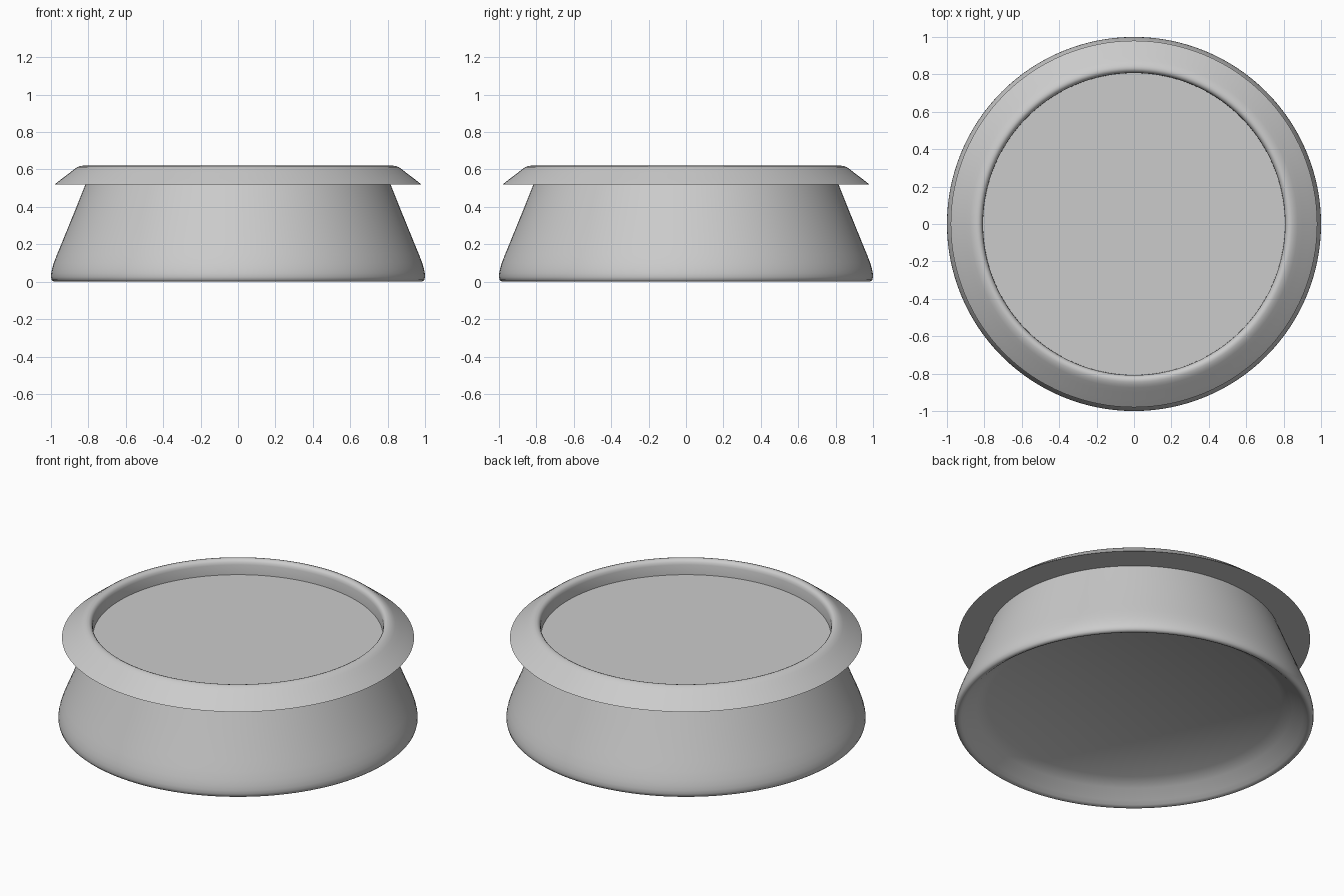
import bpy
import bmesh
import math

cube = bpy.data.objects.get("Cube")
if cube:
    bpy.data.objects.remove(cube, do_unlink=True)

# Single plain grey
grey = bpy.data.materials.new("light_grey")
grey.use_nodes = True
colour = (0.6, 0.6, 0.6, 1)
grey.diffuse_color = colour
grey.node_tree.nodes["Principled BSDF"].inputs["Base Color"].default_value = colour

SEGMENTS = 128


def lathe(name, profile):
    """Turn a (radius, height) profile around z into a closed solid."""
    bm = bmesh.new()
    verts = [bm.verts.new((r, 0, z)) for r, z in profile]
    edges = [bm.edges.new(pair) for pair in zip(verts, verts[1:])]
    bmesh.ops.spin(bm, geom=verts + edges, cent=(0, 0, 0), axis=(0, 0, 1),
                   angle=math.tau, steps=SEGMENTS)
    bmesh.ops.remove_doubles(bm, verts=bm.verts, dist=0.0005)
    bmesh.ops.recalc_face_normals(bm, faces=bm.faces)
    mesh = bpy.data.meshes.new(name)
    bm.to_mesh(mesh)
    bm.free()
    mesh.materials.append(grey)
    obj = bpy.data.objects.new(name, mesh)
    bpy.context.collection.objects.link(obj)
    bpy.ops.object.select_all(action="DESELECT")
    obj.select_set(True)
    bpy.context.view_layer.objects.active = obj
    bpy.ops.object.shade_smooth_by_angle(angle=math.radians(40))
    return obj


# Flared base: recessed underside, rounded foot, tapering wall
lathe("base", [
    (0, 0.11), (0.82, 0.11), (0.88, 0.07), (0.94, 0.025), (0.96, 0.008),
    (0.975, 0), (0.987, 0.002), (0.996, 0.01), (1, 0.025), (0.999, 0.045),
    (0.994, 0.07), (0.985, 0.1), (0.968, 0.145), (0.945, 0.2),
    (0.88, 0.36), (0.814, 0.525), (0, 0.525),
])

# Tray: flat underside, sloping flange, rolled rim, sunken floor
lathe("tray", [
    (0, 0.52), (0.98, 0.52), (0.94, 0.552), (0.9, 0.582), (0.875, 0.602),
    (0.86, 0.612), (0.845, 0.618), (0.832, 0.62), (0.82, 0.615),
    (0.812, 0.605), (0.808, 0.59), (0.807, 0.53), (0, 0.53),
])
